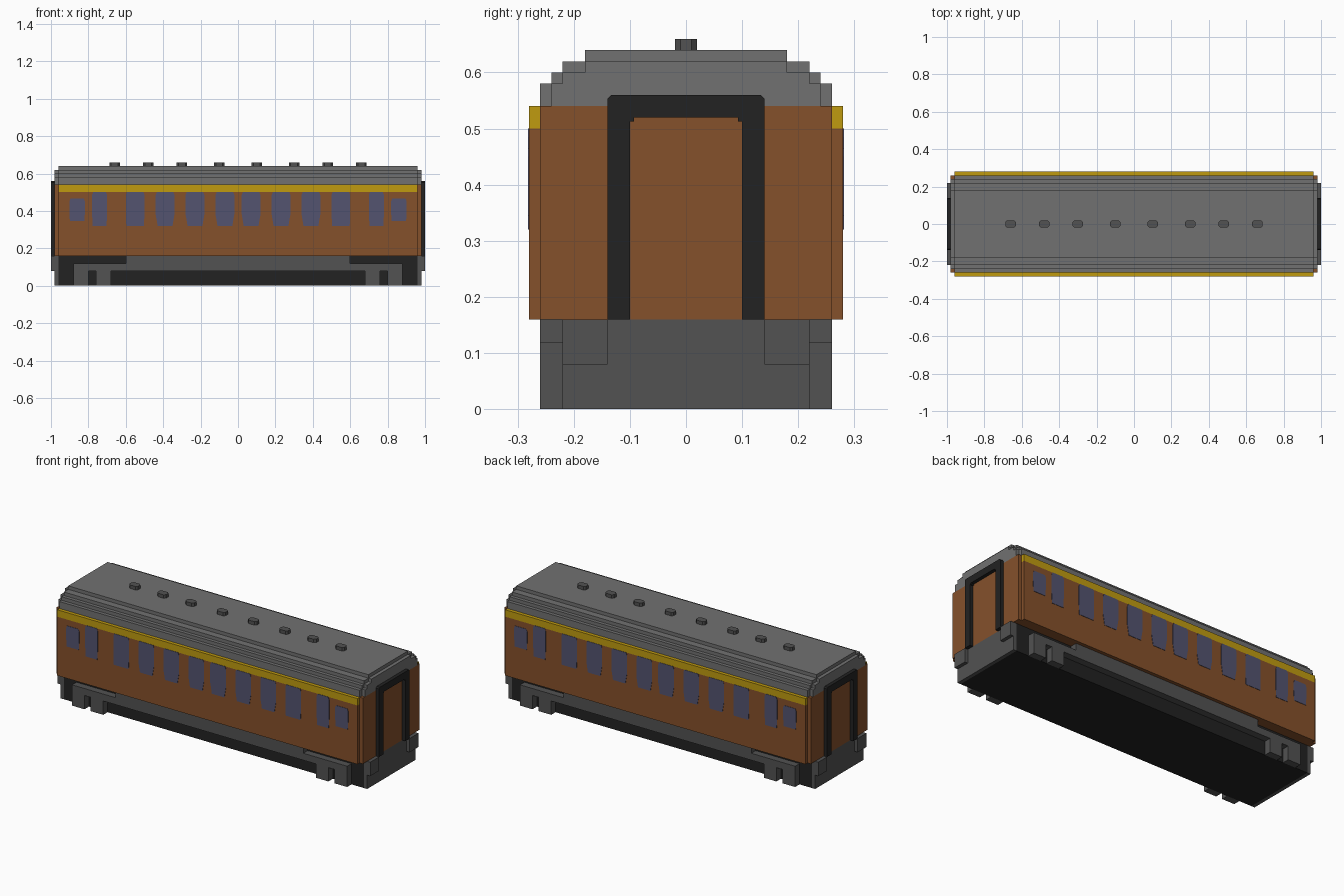
import bpy
import bmesh

cube = bpy.data.objects.get("Cube")
if cube:
    bpy.data.objects.remove(cube, do_unlink=True)


def material(name, rgb):
    m = bpy.data.materials.new(name)
    m.use_nodes = True
    m.diffuse_color = (*rgb, 1)
    bsdf = next(n for n in m.node_tree.nodes if n.type == 'BSDF_PRINCIPLED')
    bsdf.inputs["Base Color"].default_value = (*rgb, 1)
    bsdf.inputs["Roughness"].default_value = 0.8
    return m


BROWN = material("brown_paint", (0.235, 0.082, 0.024))
YELLOW = material("yellow_paint", (0.53, 0.33, 0.005))
ROOF = material("roof_grey", (0.165, 0.165, 0.165))
STEEL = material("dark_grey_steel", (0.084, 0.084, 0.084))
BLACK = material("black_rubber", (0.016, 0.016, 0.016))
GLASS = material("blue_grey_glass", (0.088, 0.088, 0.16))


def prism(name, pts, axis, a, b, mat):
    """Extrude a 2D outline along one axis from a to b."""
    place = {'x': lambda p, t: (t, p[0], p[1]),
             'y': lambda p, t: (p[0], t, p[1]),
             'z': lambda p, t: (p[0], p[1], t)}[axis]
    bm = bmesh.new()
    lo = [bm.verts.new(place(p, a)) for p in pts]
    hi = [bm.verts.new(place(p, b)) for p in pts]
    bm.faces.new(lo)
    bm.faces.new(hi)
    n = len(pts)
    for i in range(n):
        j = (i + 1) % n
        bm.faces.new((lo[i], lo[j], hi[j], hi[i]))
    bmesh.ops.recalc_face_normals(bm, faces=bm.faces)
    me = bpy.data.meshes.new(name)
    bm.to_mesh(me)
    bm.free()
    me.materials.append(mat)
    ob = bpy.data.objects.new(name, me)
    bpy.context.collection.objects.link(ob)
    return ob


def box(name, x, y, z, mat):
    return prism(name, [(x[0], y[0]), (x[1], y[0]), (x[1], y[1]), (x[0], y[1])],
                 'z', z[0], z[1], mat)


def span(s, a, b):
    """Range a..b, mirrored when s is -1."""
    return tuple(sorted((s * a, s * b)))


def mirrored(half):
    """Close a half outline by mirroring it across the first coordinate."""
    return half + [(-u, v) for u, v in reversed(half)]


ENDS = ((1, "left"), (-1, "right"))
SIDES = ((-1, "front"), (1, "back"))

# Body shell
box("body", (-0.96, 0.96), (-0.28, 0.28), (0.16, 0.50), BROWN)
box("body_top", (-0.96, 0.96), (-0.26, 0.26), (0.50, 0.54), BROWN)
for s, side in SIDES:
    box(f"{side}_yellow_stripe", (-0.96, 0.96), span(s, 0.26, 0.28), (0.50, 0.54), YELLOW)

# Stepped roof
roof_half = [(0.26, 0.54), (0.26, 0.58), (0.24, 0.58), (0.24, 0.60),
             (0.22, 0.60), (0.22, 0.62), (0.18, 0.62), (0.18, 0.64)]
prism("roof", mirrored(roof_half), 'x', -0.96, 0.96, ROOF)
roof_end_half = [(0.24, 0.54), (0.24, 0.58), (0.22, 0.58), (0.22, 0.60),
                 (0.18, 0.60), (0.18, 0.62)]

# Roof vents
for i, x in enumerate((0.10, 0.30, 0.48, 0.66)):
    for s, end in ENDS:
        c = s * x
        outline = [(c - 0.028, -0.01), (c - 0.018, -0.02), (c + 0.018, -0.02), (c + 0.028, -0.01),
                   (c + 0.028, 0.01), (c + 0.018, 0.02), (c - 0.018, 0.02), (c - 0.028, 0.01)]
        prism(f"{end}_roof_vent_{i + 1}", outline, 'z', 0.64, 0.66, STEEL)

# End walls, gangway frames and buffers
frame_half = [(0.10, 0.16), (0.14, 0.16), (0.14, 0.553), (0.133, 0.56)]
frame_inner = [(0.093, 0.52), (0.093, 0.513), (0.10, 0.513)]
for s, end in ENDS:
    box(f"{end}_end_wall", span(s, 0.96, 0.98), (-0.26, 0.26), (0.16, 0.54), BROWN)
    prism(f"{end}_roof_end", mirrored(roof_end_half), 'x', s * 0.96, s * 0.98, ROOF)
    outer = mirrored(frame_half)
    inner = [(-u, v) for u, v in reversed(frame_inner)] + frame_inner
    prism(f"{end}_gangway_frame", outer + inner, 'x', s * 0.98, s * 1.0, BLACK)
    box(f"{end}_end_beam", span(s, 0.96, 0.98), (-0.22, 0.22), (0, 0.16), STEEL)
    for t, side in SIDES:
        box(f"{end}_{side}_buffer", span(s, 0.98, 1.0), span(t, 0.14, 0.22), (0.08, 0.16), STEEL)

# Underframe, sills and bogie frames
box("underframe", (-0.96, 0.96), (-0.22, 0.22), (0, 0.16), BLACK)
for t, side in SIDES:
    y = span(t, 0.22, 0.26)
    box(f"{side}_sill", (-0.60, 0.60), y, (0.08, 0.16), STEEL)
    for s, end in ENDS:
        box(f"{side}_{end}_bogie_beam", span(s, 0.60, 0.88), y, (0.08, 0.12), STEEL)
        box(f"{side}_{end}_outer_axlebox", span(s, 0.80, 0.88), y, (0, 0.08), STEEL)
        box(f"{side}_{end}_inner_axlebox", span(s, 0.68, 0.76), y, (0, 0.08), STEEL)

# Windows: centre, half width, bottom, top, lower corner taper
windows = [(0.07, 0.05, 0.32, 0.50, 0.01), (0.23, 0.05, 0.32, 0.50, 0.01),
           (0.39, 0.05, 0.32, 0.50, 0.01), (0.55, 0.05, 0.32, 0.50, 0.003),
           (0.74, 0.04, 0.32, 0.50, 0.003), (0.86, 0.042, 0.345, 0.465, 0.003)]
for i, (x, w, z0, z1, taper) in enumerate(windows):
    half = [(w - taper, z0), (w - taper * 0.7, z0 + 0.02), (w, z0 + 0.06),
            (w, z1 - 0.015), (w - 0.006, z1)]
    for s, end in ENDS:
        outline = [(s * x + u, v) for u, v in mirrored(half)]
        for t, side in SIDES:
            prism(f"{side}_{end}_window_{i + 1}", outline, 'y', t * 0.279, t * 0.282, GLASS)
